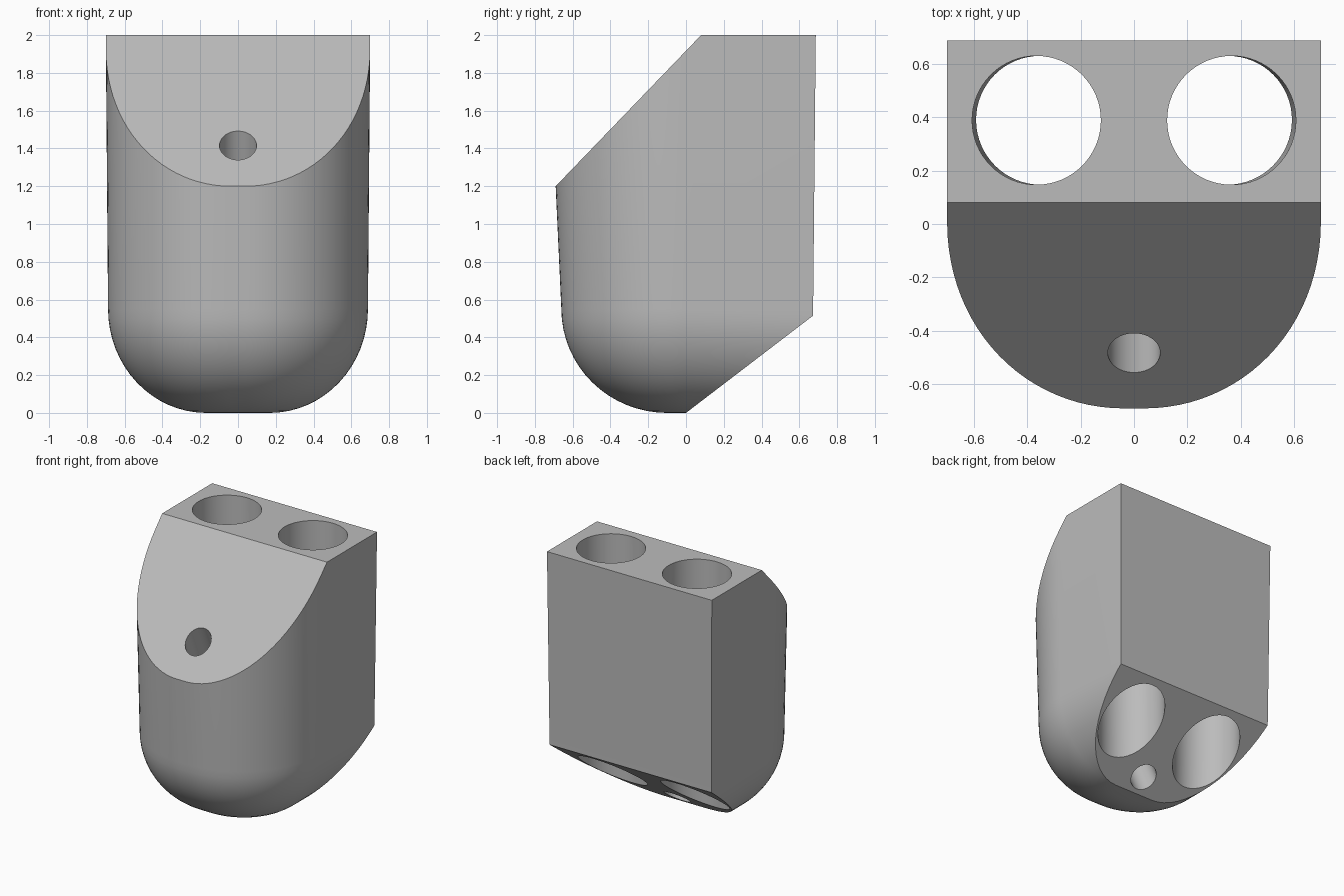
import bpy, bmesh
from math import sin, cos, pi
from mathutils import Vector

cube = bpy.data.objects.get("Cube")
if cube:
    bpy.data.objects.remove(cube, do_unlink=True)

grey = bpy.data.materials.new("plain grey")
grey.use_nodes = True
colour = (0.5, 0.5, 0.5, 1)
grey.diffuse_color = colour
grey.node_tree.nodes["Principled BSDF"].inputs["Base Color"].default_value = colour

ARC = 48      # segments round the front
FILLET = 16   # segments of the bottom rounding
FLAT = 0.04   # half width of the flat strip at the front


def ring(bm, z, side, front, back):
    """D-shaped section: square back, rounded front."""
    pts = [(side, back)]
    for i in range(ARC + 1):
        a = pi * i / ARC
        strip = FLAT if i <= ARC // 2 else -FLAT
        pts.append((strip + (side - FLAT) * cos(a), -front * sin(a)))
        if i == ARC // 2:
            pts.append((-FLAT, -front))
    pts.append((-side, back))
    return [bm.verts.new((x, y, z)) for x, y in pts]


def slice_off(bm, point, normal):
    """Cut away everything beyond a plane and cap the opening."""
    geom = bm.verts[:] + bm.edges[:] + bm.faces[:]
    bmesh.ops.bisect_plane(bm, geom=geom, dist=1e-5, plane_co=point,
                           plane_no=normal, clear_outer=True)
    rim = [e for e in bm.edges if e.is_boundary]
    bmesh.ops.holes_fill(bm, edges=rim, sides=0)


def bore(body, name, start, end, radius):
    """Drill a round hole along start-end, running past both ends."""
    start, end = Vector(start), Vector(end)
    axis = end - start
    bpy.ops.mesh.primitive_cylinder_add(
        vertices=64, radius=radius, depth=axis.length + 0.6,
        location=(start + end) / 2,
        rotation=axis.to_track_quat('Z', 'Y').to_euler())
    cutter = bpy.context.object
    cutter.name = name
    cutter.hide_render = True
    cutter.data.materials.append(grey)
    mod = body.modifiers.new(name, 'BOOLEAN')
    mod.operation, mod.solver, mod.object = 'DIFFERENCE', 'EXACT', cutter
    bpy.context.view_layer.objects.active = body
    bpy.ops.object.modifier_apply(modifier=name)
    bpy.data.objects.remove(cutter, do_unlink=True)


# Drafted body with a rounded underside
bm = bmesh.new()
rings = []
for i in range(FILLET + 1):
    a = pi / 2 * i / FILLET
    rings.append(ring(bm, 0.55 * (1 - cos(a)), 0.168 + 0.52 * sin(a),
                      0.1 + 0.56 * sin(a), 0.673))
rings.append(ring(bm, 2, 0.7, 0.727, 0.687))
for low, high in zip(rings, rings[1:]):
    n = len(low)
    for i in range(n):
        j = (i + 1) % n
        bm.faces.new((low[i], low[j], high[j], high[i]))
bm.faces.new(rings[0])
bm.faces.new(rings[-1])
bmesh.ops.recalc_face_normals(bm, faces=bm.faces[:])

# Sloping front face and sloping rear underside
slice_off(bm, (0, 0.08, 2), (0, -0.8, 0.77))
slice_off(bm, (0, 0, 0), (0, 0.515, -0.673))
bmesh.ops.recalc_face_normals(bm, faces=bm.faces[:])
mesh = bpy.data.meshes.new("body")
bm.to_mesh(mesh)
bm.free()
mesh.materials.append(grey)
body = bpy.data.objects.new("body", mesh)
bpy.context.collection.objects.link(body)

# Two wide upright holes and one narrow slanted hole
for s in (-1, 1):
    bore(body, "wide_hole", (s * 0.365, 0.388, 2), (s * 0.35, 0.388, 0.29), 0.241)
bore(body, "narrow_hole", (0, -0.483, 1.417), (0, 0.107, 0.082), 0.098)

bpy.ops.object.select_all(action='DESELECT')
body.select_set(True)
bpy.context.view_layer.objects.active = body
bpy.ops.object.shade_smooth_by_angle(angle=pi / 6)
